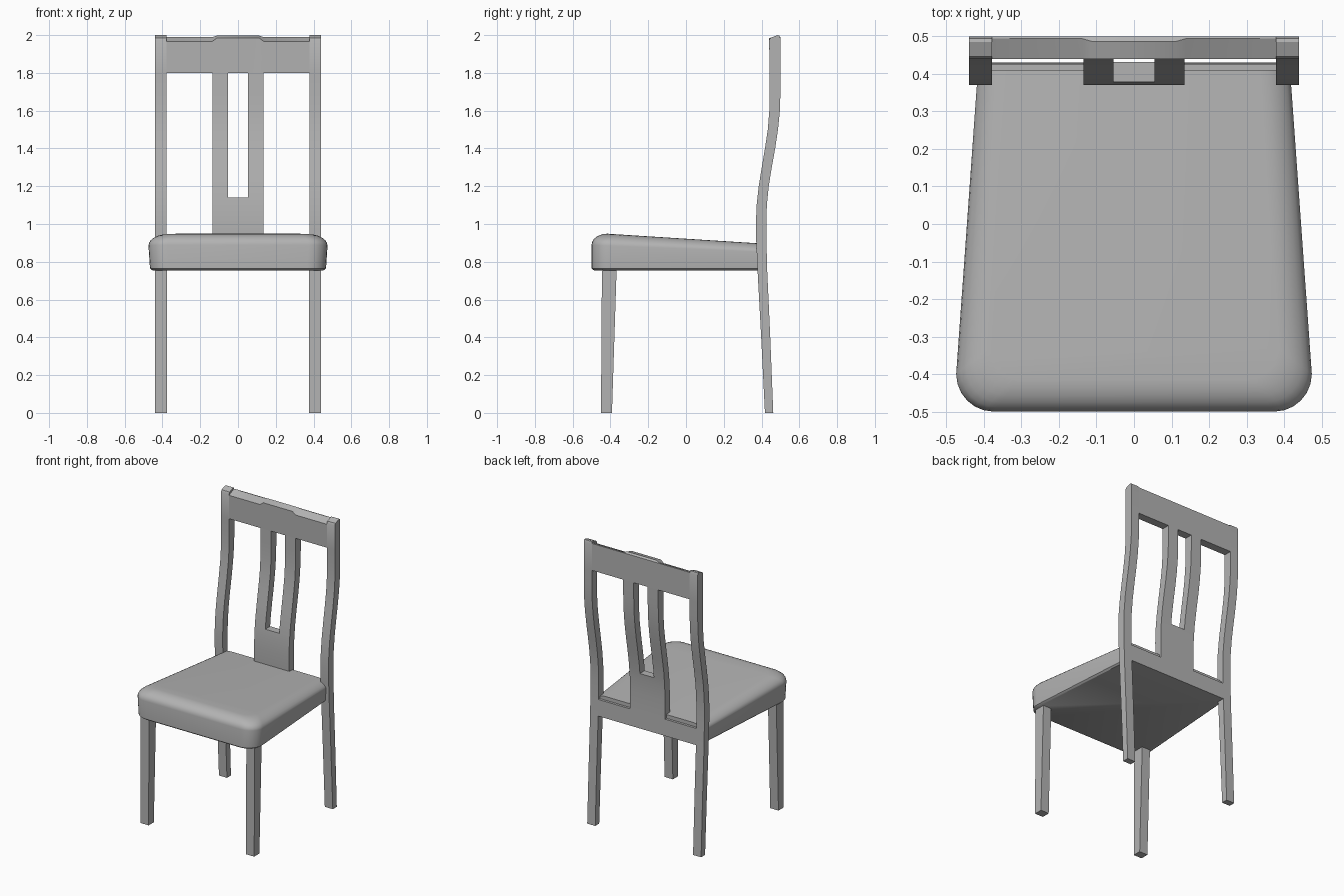
import bpy, bmesh, math

cube = bpy.data.objects.get("Cube")
if cube:
    bpy.data.objects.remove(cube, do_unlink=True)

grey = bpy.data.materials.new("plain grey")
grey.use_nodes = True
grey.diffuse_color = (0.45, 0.45, 0.45, 1)
grey.node_tree.nodes["Principled BSDF"].inputs["Base Color"].default_value = (0.45, 0.45, 0.45, 1)


def loft(name, rings, angle=30):
    """Join equal rings of points into a closed solid."""
    bm = bmesh.new()
    loops = [[bm.verts.new(p) for p in ring] for ring in rings]
    n = len(loops[0])
    for a, b in zip(loops, loops[1:]):
        for i in range(n):
            j = (i + 1) % n
            bm.faces.new((a[i], a[j], b[j], b[i]))
    bm.faces.new(loops[0])
    bm.faces.new(loops[-1])
    bmesh.ops.recalc_face_normals(bm, faces=bm.faces)
    mesh = bpy.data.meshes.new(name)
    bm.to_mesh(mesh)
    bm.free()
    mesh.materials.append(grey)
    obj = bpy.data.objects.new(name, mesh)
    bpy.context.collection.objects.link(obj)
    bpy.ops.object.select_all(action='DESELECT')
    obj.select_set(True)
    bpy.context.view_layer.objects.active = obj
    bpy.ops.object.shade_smooth_by_angle(angle=math.radians(angle))
    return obj


# Side curve of the back: height, front y, rear y
CURVE = [(0, .418, .462), (.4, .398, .446), (.75, .379, .430), (.9, .372, .426),
         (1.0, .370, .425), (1.1, .374, .428), (1.2, .385, .438), (1.3, .401, .454),
         (1.4, .418, .472), (1.5, .433, .487), (1.6, .441, .497), (1.7, .443, .5),
         (1.8, .443, .5), (2.0, .440, .5)]


def at(z):
    for (z0, f0, r0), (z1, f1, r1) in zip(CURVE, CURVE[1:]):
        if z0 <= z <= z1:
            t = (z - z0) / (z1 - z0)
            return f0 + t * (f1 - f0), r0 + t * (r1 - r0)


def side_profile(z0, z1, crest=None):
    """Outline in (y, z); an optional crest replaces the flat top."""
    zs = [z0] + [c[0] for c in CURVE if z0 < c[0] < z1] + ([] if crest else [z1])
    front = [(at(z)[0], z) for z in zs]
    rear = [(at(z)[1], z) for z in reversed(zs)]
    return front + (crest or []) + rear


def back_part(name, columns):
    """Sweep side profiles across x; columns holds (x, profile)."""
    return loft(name, [[(x, y, z) for y, z in prof] for x, prof in columns])


# Rear posts, running from the floor to the top
post_crest = [(.440, 1.972), (.447, 1.985), (.485, 2.0), (.494, 1.998), (.5, 1.982)]
post = side_profile(0, 1.95, post_crest)
for side, s in (("left", 1), ("right", -1)):
    back_part("rear_post_" + side, [(s * .378, post), (s * .44, post)])

# Top rail with a raised middle
low = side_profile(1.8, 1.95, [(.440, 1.965), (.494, 1.989), (.5, 1.988)])
high = side_profile(1.8, 1.95, [(.440, 1.984), (.487, 1.997), (.5, 1.988)])
back_part("top_rail", [(-.378, low), (-.138, low), (-.113, high),
                       (.113, high), (.138, low), (.378, low)])

# Lower rail behind the seat
low_rail = side_profile(.755, .87)
back_part("lower_rail", [(-.378, low_rail), (.378, low_rail)])

# Splat: solid foot and two slats beside the slot
foot = side_profile(.86, 1.14)
back_part("splat_foot", [(-.135, foot), (.135, foot)])
slat = side_profile(1.14, 1.8)
for side, s in (("left", 1), ("right", -1)):
    back_part("splat_slat_" + side, [(s * .054, slat), (s * .135, slat)])

# Front legs, tapering downward
for side, s in (("left", 1), ("right", -1)):
    rings = []
    for z, y0, y1 in ((0, -.45, -.392), (.77, -.445, -.367)):
        rings.append([(s * .376, y0, z), (s * .44, y0, z), (s * .44, y1, z), (s * .376, y1, z)])
    loft("front_leg_" + side, rings)


# Seat cushion: tapered outline with round front corners
def outline(inset, z, narrow=0):
    pts = []
    w = .474 - narrow
    half = [(.416 - narrow, .41)]
    half += [(w - .1 + .1 * math.cos(a), -.4 - .1 * math.sin(a))
             for a in (math.radians(d) for d in range(0, 91, 15))]
    for x, y in half + [(-x, y) for x, y in reversed(half)]:
        k = 1 - inset / .45
        ny = y + inset * (max(0, -y) / .5)
        pts.append((x * k, ny, z - .058 * (y + .4) * max(0, min(1, (z - .8) / .12))))
    return pts


rings = [outline(.012, .755, .008), outline(0, .765, .008), outline(0, .885)]
for d in range(15, 91, 15):
    a = math.radians(d)
    rings.append(outline(.085 * (1 - math.cos(a)), .885 + .058 * math.sin(a)))
loft("seat_cushion", rings, 40)
